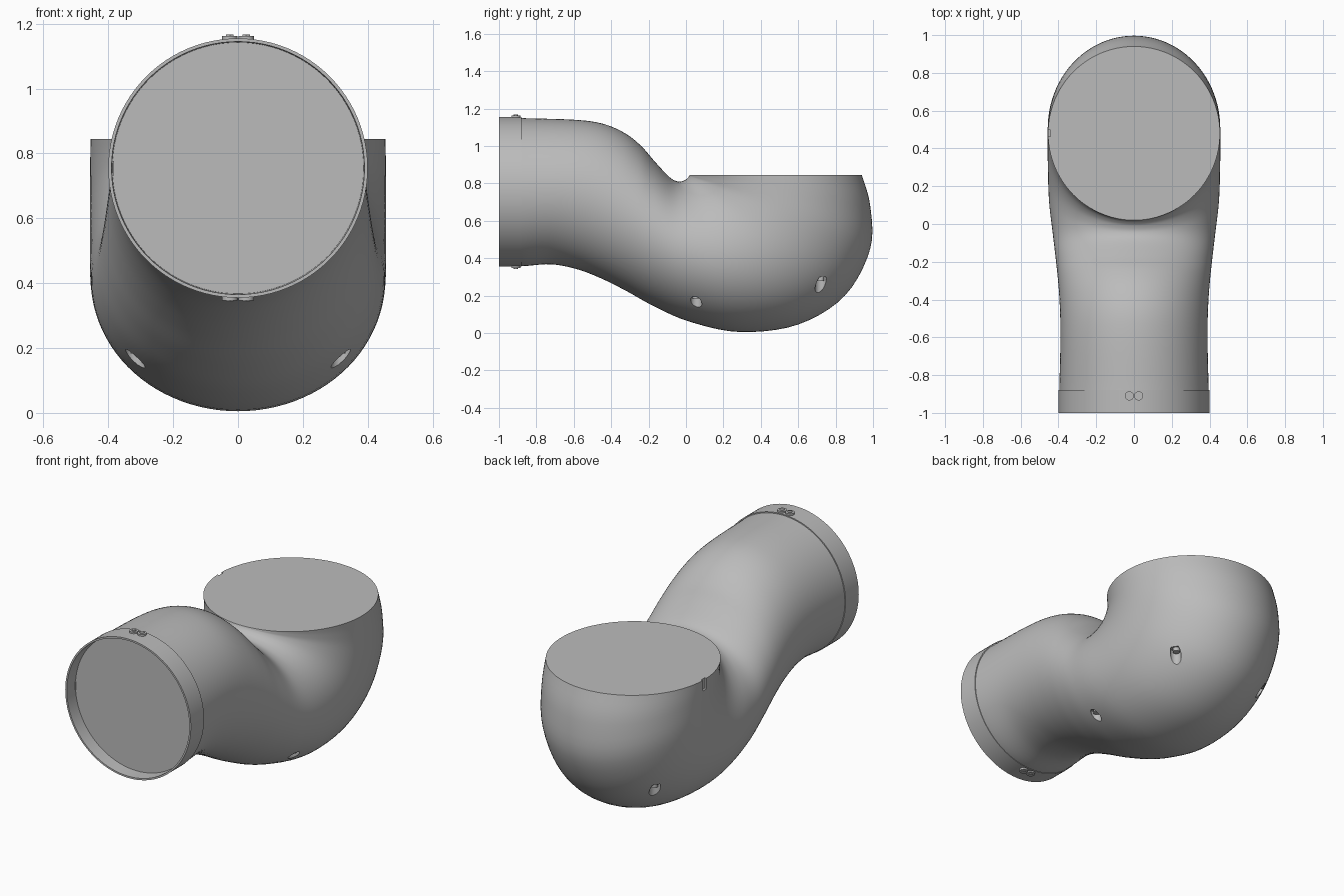
import bpy, bmesh
from math import sin, cos, pi, radians
from mathutils import Vector

cube = bpy.data.objects.get("Cube")
if cube:
    bpy.data.objects.remove(cube)

grey = bpy.data.materials.new("plain grey")
grey.use_nodes = True
grey.diffuse_color = (0.5, 0.5, 0.5, 1)
grey.node_tree.nodes["Principled BSDF"].inputs["Base Color"].default_value = (0.5, 0.5, 0.5, 1)
SIDES = 96


def finish(name, bm):
    bmesh.ops.recalc_face_normals(bm, faces=bm.faces)
    mesh = bpy.data.meshes.new(name)
    bm.to_mesh(mesh)
    bm.free()
    mesh.materials.append(grey)
    ob = bpy.data.objects.new(name, mesh)
    bpy.context.scene.collection.objects.link(ob)
    return ob


def smooth(ob, angle=35):
    bpy.ops.object.select_all(action='DESELECT')
    ob.select_set(True)
    bpy.context.view_layer.objects.active = ob
    bpy.ops.object.shade_smooth_by_angle(angle=radians(angle))


def loft(name, sections, closed=False):
    """Skin ellipses given as (upper y, upper z, lower y, lower z, half width)."""
    bm = bmesh.new()
    rings = []
    for ty, tz, by, bz, w in sections:
        mid = Vector((0, (ty + by) / 2, (tz + bz) / 2))
        half = Vector((0, (ty - by) / 2, (tz - bz) / 2))
        rings.append([bm.verts.new(mid + half * cos(a) + Vector((w * sin(a), 0, 0)))
                      for a in (2 * pi * i / SIDES for i in range(SIDES))])
    pairs = list(zip(rings, rings[1:]))
    if closed:
        pairs.append((rings[-1], rings[0]))
    else:
        bm.faces.new(rings[0])
        bm.faces.new(rings[-1])
    for a, b in pairs:
        for i in range(SIDES):
            j = (i + 1) % SIDES
            bm.faces.new((a[i], a[j], b[j], b[i]))
    return finish(name, bm)


def spline(keys, steps=5):
    """Catmull-Rom interpolation through the key sections."""
    keys = [Vector(k) for k in keys]
    pts = [keys[0]] + keys + [keys[-1]]
    out = []
    for p0, p1, p2, p3 in zip(pts, pts[1:], pts[2:], pts[3:]):
        for s in range(steps):
            t = s / steps
            out.append(0.5 * (2 * p1 + (p2 - p0) * t + (2 * p0 - 5 * p1 + 4 * p2 - p3) * t ** 2
                              + (3 * p1 - p0 - 3 * p2 + p3) * t ** 3))
    return out + [keys[-1]]


def cylinder(name, at, radius, depth, sides=24):
    bm = bmesh.new()
    bmesh.ops.create_cone(bm, cap_ends=True, segments=sides, radius1=radius,
                          radius2=radius, depth=depth)
    bmesh.ops.translate(bm, verts=bm.verts, vec=at)
    return finish(name, bm)


def box(name, at, size):
    bm = bmesh.new()
    bmesh.ops.create_cube(bm, size=1)
    bmesh.ops.scale(bm, verts=bm.verts, vec=size)
    bmesh.ops.translate(bm, verts=bm.verts, vec=at)
    return finish(name, bm)


# Bent body: sections fan around the crease from the round inlet to the flat bowl top
body = loft("bent_body", spline([
    (-.925, 1.151, -.925, .359, .396),
    (-.86, 1.148, -.86, .358, .395),
    (-.6, 1.14, -.72, .367, .39),
    (-.45, 1.12, -.58, .34, .39),
    (-.33, 1.07, -.45, .29, .395),
    (-.24, 1.0, -.32, .225, .404),
    (-.17, .92, -.17, .142, .416),
    (-.09, .835, .02, .06, .432),
    (-.045, .81, .29, .005, .45),
    (-.01, .815, .6, .045, .456),
    (.008, .828, .85, .2, .457),
    (.016, .838, .985, .45, .457),
    (.018, .842, .985, .68, .456),
    (.02, .845, .94, .845, .455),
]))

# Thin collar standing proud of the recessed inlet face
loft("inlet_collar", [(y, .755 + r, y, .755 - r, r)
                      for y, r in ((-1, .4), (-.88, .4), (-.88, .386), (-1, .39))], closed=True)
smooth(bpy.data.objects["inlet_collar"])

# Screw pockets drilled upward into the sloping underside of the bowl
bpy.context.view_layer.update()
cutters = []
for y, z in ((.055, .165), (.72, .26)):
    hit, loc, normal, index = body.ray_cast(Vector((2, y, z)), Vector((-1, 0, 0)))
    for side, word in ((1, "left"), (-1, "right")):
        at = Vector((side * loc.x, y, z))
        cutters.append(cylinder("pocket_cutter", at + Vector((0, 0, -.06)), .03, .2))
        smooth(cylinder("pocket_screw_" + word, at + Vector((-side * .004, 0, .033)), .019, .03))

# Small notch in the bowl rim
cutters.append(box("notch_cutter", (-.455, .48, .82), (.024, .036, .07)))
bpy.context.view_layer.objects.active = body
for cutter in cutters:
    cutter.hide_render = True
    mod = body.modifiers.new("cut", 'BOOLEAN')
    mod.operation = 'DIFFERENCE'
    mod.solver = 'EXACT'
    mod.object = cutter
    bpy.ops.object.modifier_apply(modifier=mod.name)
for cutter in cutters:
    bpy.data.objects.remove(cutter)
smooth(body)

# Locating tab inside the collar
box("collar_tab", (-.391, -.91, .755), (.016, .04, .045))

# Screw pairs on the top and bottom of the collar
for up, word in ((1, "top"), (-1, "bottom")):
    for x in (-.025, .025):
        z = .755 + up * .402
        smooth(cylinder(word + "_washer", (x, -.91, z), .024, .012))
        smooth(cylinder(word + "_screw", (x, -.91, z + up * .003), .013, .014, 6), 20)
